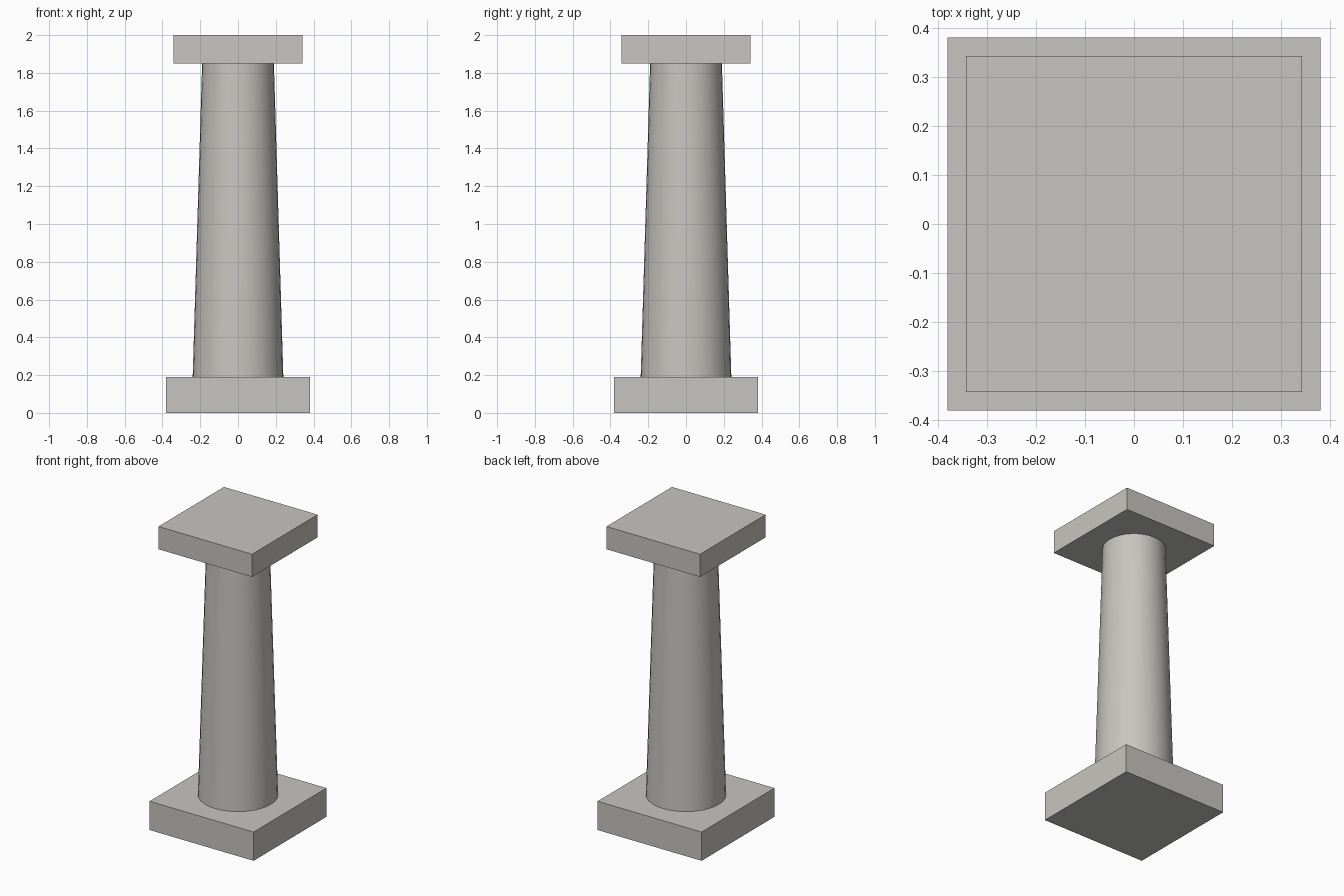
import bpy
import math

cube = bpy.data.objects.get("Cube")
if cube:
    bpy.data.objects.remove(cube, do_unlink=True)

# Pale warm stone
COLOUR = (0.57, 0.56, 0.525, 1.0)
stone = bpy.data.materials.new("pale stone")
stone.use_nodes = True
stone.diffuse_color = COLOUR
stone.node_tree.nodes["Principled BSDF"].inputs["Base Color"].default_value = COLOUR


def finish(name):
    obj = bpy.context.object
    obj.name = name
    obj.data.name = name
    obj.data.materials.append(stone)
    return obj


def slab(name, half_width, z0, z1):
    """Square block spanning z0 to z1."""
    bpy.ops.mesh.primitive_cube_add(size=1, location=(0, 0, (z0 + z1) / 2))
    obj = finish(name)
    obj.scale = (2 * half_width, 2 * half_width, z1 - z0)
    bpy.ops.object.transform_apply(location=False, rotation=False, scale=True)


BASE_TOP, CAP_BOTTOM = 0.19, 1.85

# Square base and cap
slab("base_plinth", 0.38, 0.0, BASE_TOP)
slab("top_cap", 0.342, CAP_BOTTOM, 2.0)

# Round tapered shaft between them
bpy.ops.mesh.primitive_cone_add(
    vertices=32, radius1=0.24, radius2=0.19, depth=CAP_BOTTOM - BASE_TOP,
    location=(0, 0, (BASE_TOP + CAP_BOTTOM) / 2))
finish("tapered_shaft")
bpy.ops.object.shade_smooth_by_angle(angle=math.radians(30))
